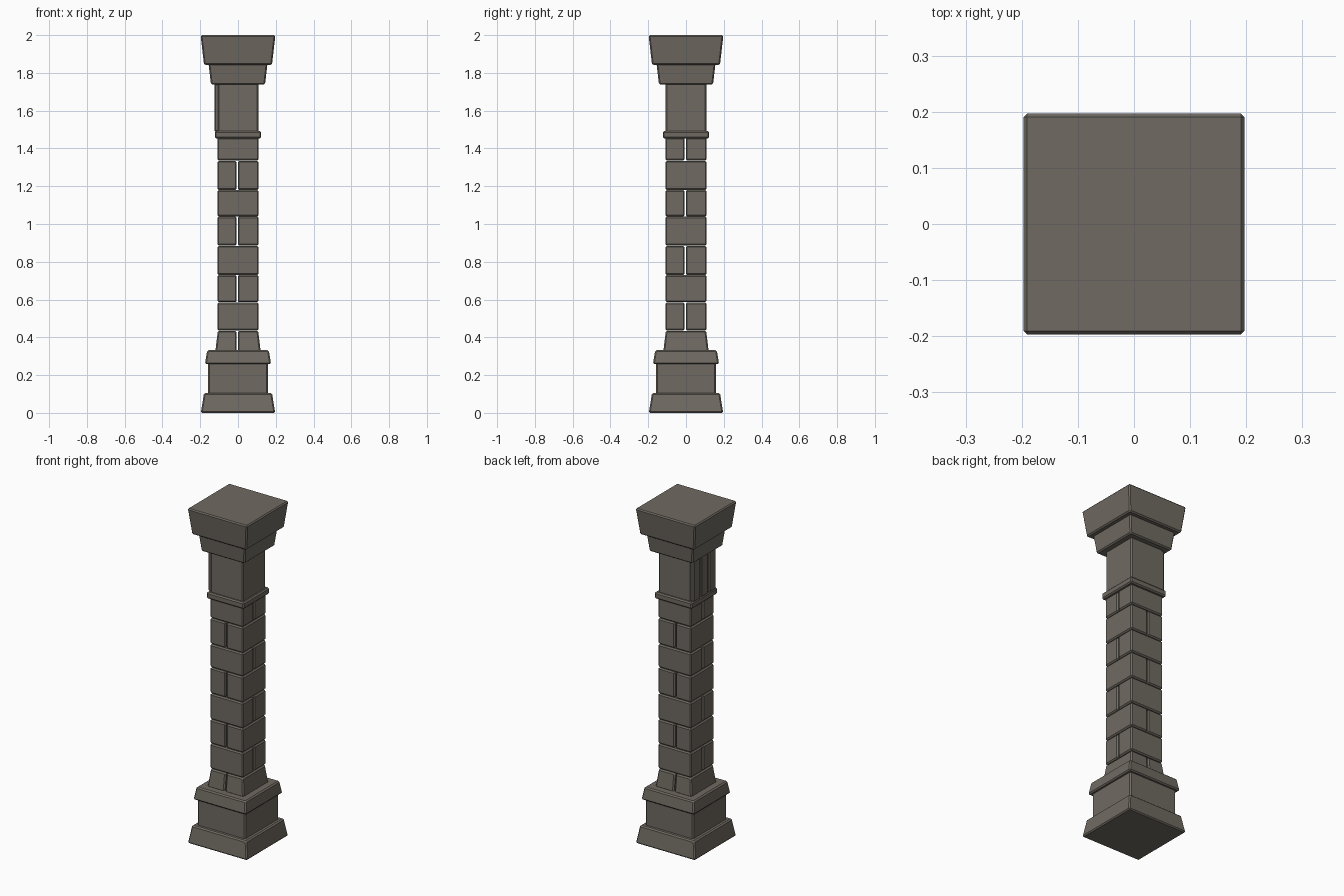
import bpy, bmesh

if "Cube" in bpy.data.objects:
    bpy.data.objects.remove(bpy.data.objects["Cube"])

stone = bpy.data.materials.new("warm grey stone")
stone.diffuse_color = (0.16, 0.143, 0.12, 1)
stone.use_nodes = True
stone.node_tree.nodes["Principled BSDF"].inputs["Base Color"].default_value = stone.diffuse_color


def block(name, z0, z1, bottom, top, bevel=0.007):
    """Chamfered block; bottom and top are (x0, x1, y0, y1) rectangles."""
    bm = bmesh.new()
    rings = []
    for z, (x0, x1, y0, y1) in ((z0, bottom), (z1, top)):
        rings.append([bm.verts.new((x, y, z)) for x, y in
                      ((x0, y0), (x1, y0), (x1, y1), (x0, y1))])
    low, high = rings
    bm.faces.new(low[::-1])
    bm.faces.new(high)
    for i in range(4):
        j = (i + 1) % 4
        bm.faces.new((low[i], low[j], high[j], high[i]))
    bmesh.ops.bevel(bm, geom=list(bm.edges), offset=bevel, segments=1,
                    profile=0.5, affect='EDGES')
    bmesh.ops.recalc_face_normals(bm, faces=bm.faces)
    mesh = bpy.data.meshes.new(name)
    bm.to_mesh(mesh)
    bm.free()
    mesh.materials.append(stone)
    ob = bpy.data.objects.new(name, mesh)
    bpy.context.collection.objects.link(ob)
    return ob


def square(r):
    return (-r, r, -r, r)


# Base, collar and capital: square stages (name, z0, z1, bottom half, top half)
for name, z0, z1, rb, rt in (
        ("base_slab", 0.0, 0.105, 0.197, 0.180),
        ("base_block", 0.095, 0.265, 0.158, 0.158),
        ("base_moulding", 0.258, 0.332, 0.175, 0.163),
        ("collar", 1.453, 1.492, 0.123, 0.123),
        ("neck", 1.485, 1.745, 0.108, 0.108),
        ("capital_lower", 1.738, 1.848, 0.143, 0.156),
        ("capital_upper", 1.843, 2.0, 0.180, 0.198)):
    block(name, z0, z1, square(rb), square(rt))

# Brick courses: two stones each, split alternately along x and y
levels = [0.325, 0.435, 0.585, 0.73, 0.885, 1.04, 1.18, 1.335, 1.458]
gap = 0.003
for i, (z0, z1) in enumerate(zip(levels, levels[1:])):
    rb, rt = (0.120, 0.107) if i == 0 else (0.109, 0.109)
    for side in (0, 1):
        rects = []
        for r in (rb, rt):
            a, b = (-r, -0.004 - gap) if side == 0 else (-0.004 + gap, r)
            rects.append((a, b, -r, r) if i % 2 == 0 else (-r, r, a, b))
        block(f"brick_{i + 1}_{'ab'[side]}", z0 + 0.001, z1 - 0.001, *rects)

# Raised upright strips on the left face of the neck
for i, y in enumerate((-0.072, 0.0, 0.072)):
    rect = (-0.125, -0.095, y - 0.031, y + 0.031)
    block(f"neck_strip_{i + 1}", 1.49, 1.742, rect, rect, 0.005)
